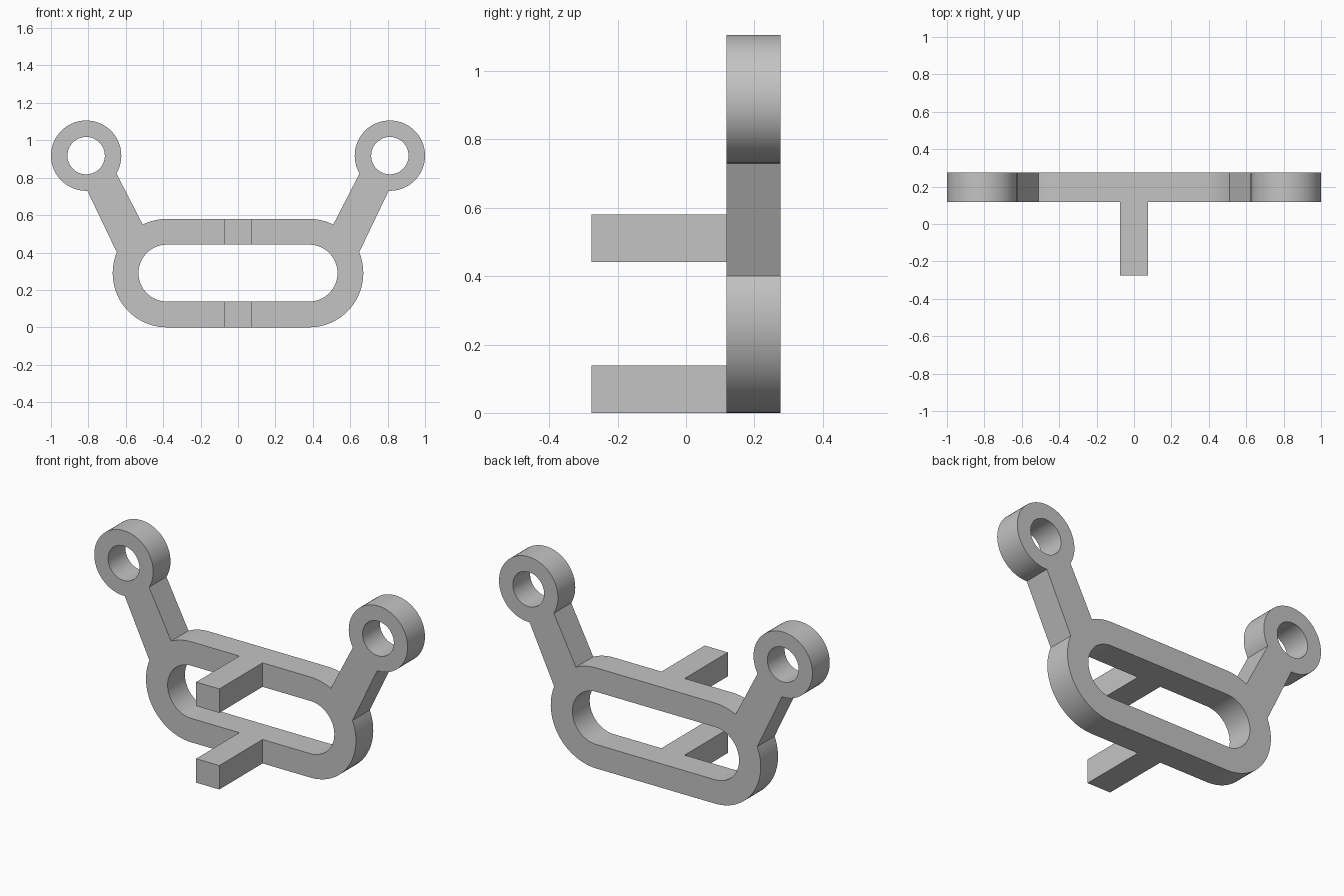
import bpy
import bmesh
from math import cos, sin, radians

cube = bpy.data.objects.get("Cube")
if cube:
    bpy.data.objects.remove(cube, do_unlink=True)

FRONT, BACK, TIP = 0.118, 0.276, -0.276     # depths along y
END, OUTER, INNER = 0.38, 0.29, 0.152       # slotted frame: end centre, radii
RING_X, RING_Z, RING_R, HOLE_R = 0.812, 0.918, 0.188, 0.1
BAR_WIDTH = 0.148

grey = bpy.data.materials.new("grey")
grey.use_nodes = True
colour = (0.55, 0.55, 0.55, 1)
grey.diffuse_color = colour
grey.node_tree.nodes["Principled BSDF"].inputs["Base Color"].default_value = colour


def arc(cx, cz, r, start, end, steps):
    angles = [radians(start + (end - start) * i / steps) for i in range(steps + 1)]
    return [(cx + r * cos(a), cz + r * sin(a)) for a in angles]


def mirrored(points):
    return [(-x, z) for x, z in reversed(points)]


def finish(bm, name):
    bmesh.ops.recalc_face_normals(bm, faces=bm.faces[:])
    mesh = bpy.data.meshes.new(name)
    bm.to_mesh(mesh)
    bm.free()
    mesh.materials.append(grey)
    obj = bpy.data.objects.new(name, mesh)
    bpy.context.collection.objects.link(obj)
    return obj


def plate(name, loops):
    """Fill an outline with holes and give it thickness."""
    bm = bmesh.new()
    for loop in loops:
        verts = [bm.verts.new((x, FRONT, z)) for x, z in loop]
        for a, b in zip(verts, verts[1:] + verts[:1]):
            bm.edges.new((a, b))
    bmesh.ops.triangle_fill(bm, edges=bm.edges[:], use_beauty=True)
    result = bmesh.ops.extrude_face_region(bm, geom=bm.faces[:], use_keep_orig=True)
    moved = [g for g in result["geom"] if isinstance(g, bmesh.types.BMVert)]
    bmesh.ops.translate(bm, verts=moved, vec=(0, BACK - FRONT, 0))
    return finish(bm, name)


def bar(name, bottom, top):
    bm = bmesh.new()
    bmesh.ops.create_cube(bm, size=1)
    bmesh.ops.scale(bm, verts=bm.verts, vec=(BAR_WIDTH, FRONT - TIP, top - bottom))
    bmesh.ops.translate(bm, verts=bm.verts, vec=(0, (FRONT + TIP) / 2, (top + bottom) / 2))
    return finish(bm, name)


# Frame outline: lower rounded end, arm and ring, then upper rounded end
half = (arc(END, OUTER, OUTER, -90, 22.5, 24)
        + arc(RING_X, RING_Z, RING_R, -92, 210.5, 60)
        + arc(END, OUTER, OUTER, 63.5, 90, 6))
slot = arc(END, OUTER, INNER, -90, 90, 32)
hole = arc(RING_X, RING_Z, HOLE_R, 0, 360, 48)[:-1]
frame = plate("bracket_frame", [half + mirrored(half), slot + mirrored(slot),
                                hole, mirrored(hole)])

# Two prongs pointing forward, flush with the frame rails
bar("lower_prong", 0, OUTER - INNER)
bar("upper_prong", OUTER + INNER, 2 * OUTER)

bpy.ops.object.select_all(action="DESELECT")
frame.select_set(True)
bpy.context.view_layer.objects.active = frame
bpy.ops.object.shade_smooth_by_angle(angle=radians(30))
